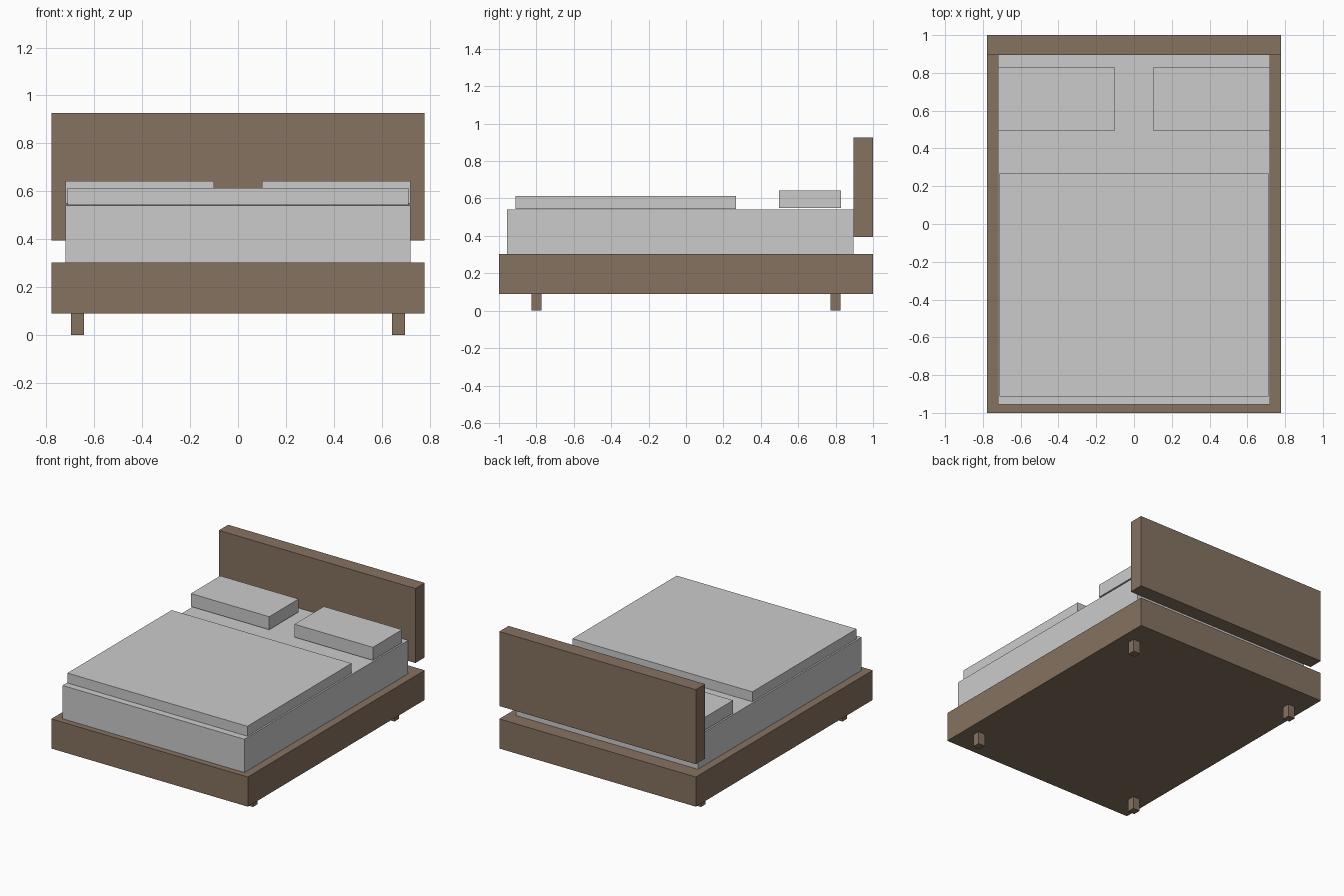
import bpy

if "Cube" in bpy.data.objects:
    bpy.data.objects.remove(bpy.data.objects["Cube"])

wood = bpy.data.materials.new("brown_wood")
wood.diffuse_color = (0.24, 0.17, 0.12, 1)
wood.use_nodes = True
wood.node_tree.nodes["Principled BSDF"].inputs["Base Color"].default_value = wood.diffuse_color


def box(name, x, y, z, mat=None):
    """Box from its (min, max) extents on each axis."""
    bpy.ops.mesh.primitive_cube_add(size=1)
    ob = bpy.context.object
    ob.name = name
    ob.location = [(a + b) / 2 for a, b in (x, y, z)]
    ob.scale = [b - a for a, b in (x, y, z)]
    bpy.ops.object.transform_apply(location=False, rotation=False, scale=True)
    if mat:
        ob.data.materials.append(mat)
    return ob


# wooden base and headboard
box("bed_base", (-0.778, 0.778), (-1, 1), (0.09, 0.302), wood)
box("headboard", (-0.778, 0.778), (0.895, 1), (0.394, 0.927), wood)

# four short legs
for sx, side in ((-1, "left"), (1, "right")):
    for sy, end in ((-1, "front"), (1, "back")):
        cx, cy, h = sx * 0.67, sy * 0.80, 0.027
        box(f"{end}_{side}_leg", (cx - h, cx + h), (cy - h, cy + h), (0, 0.09), wood)

# mattress and the blanket lying on it
box("mattress", (-0.72, 0.72), (-0.956, 0.895), (0.302, 0.54))
box("blanket", (-0.712, 0.712), (-0.912, 0.267), (0.543, 0.614))

# pair of pillows
for side, x in (("left", (-0.72, -0.10)), ("right", (0.10, 0.72))):
    box(f"{side}_pillow", x, (0.496, 0.828), (0.55, 0.643))
